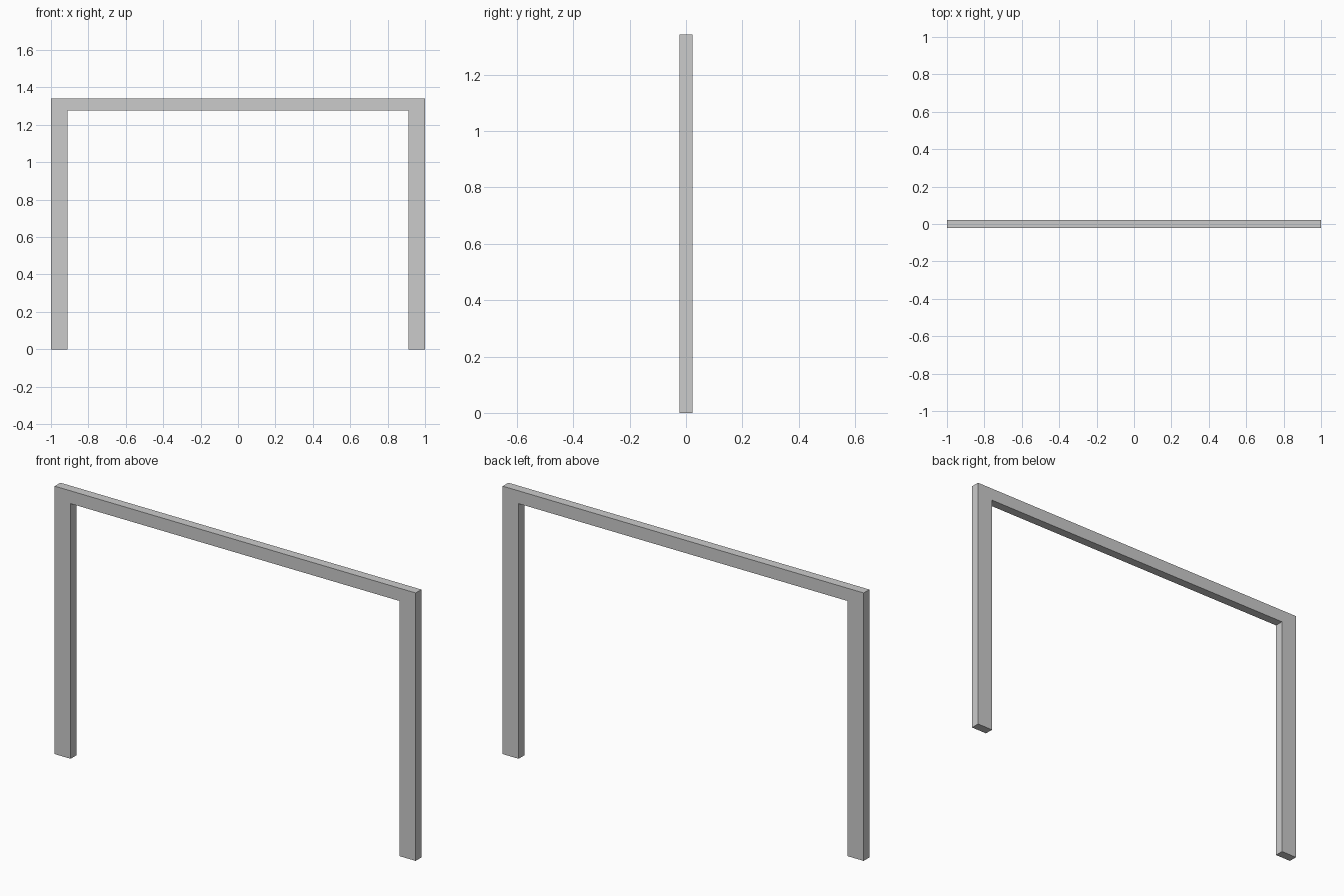
import bpy

if "Cube" in bpy.data.objects:
    bpy.data.objects.remove(bpy.data.objects["Cube"])

DEPTH = 0.045
HEIGHT = 1.342
BEAM_H = 0.064
LEG_W = 0.088
LEG_H = HEIGHT - BEAM_H


def box(name, centre, size):
    bpy.ops.mesh.primitive_cube_add(size=1, location=centre)
    obj = bpy.context.object
    obj.name = name
    obj.scale = size
    bpy.ops.object.transform_apply(location=False, rotation=False, scale=True)
    return obj


# Crossbar resting on the two posts
box("crossbar", (0, 0, HEIGHT - BEAM_H / 2), (2, DEPTH, BEAM_H))

# Side posts
for side, name in ((-1, "left_post"), (1, "right_post")):
    box(name, (side * (1 - LEG_W / 2), 0, LEG_H / 2), (LEG_W, DEPTH, LEG_H))
